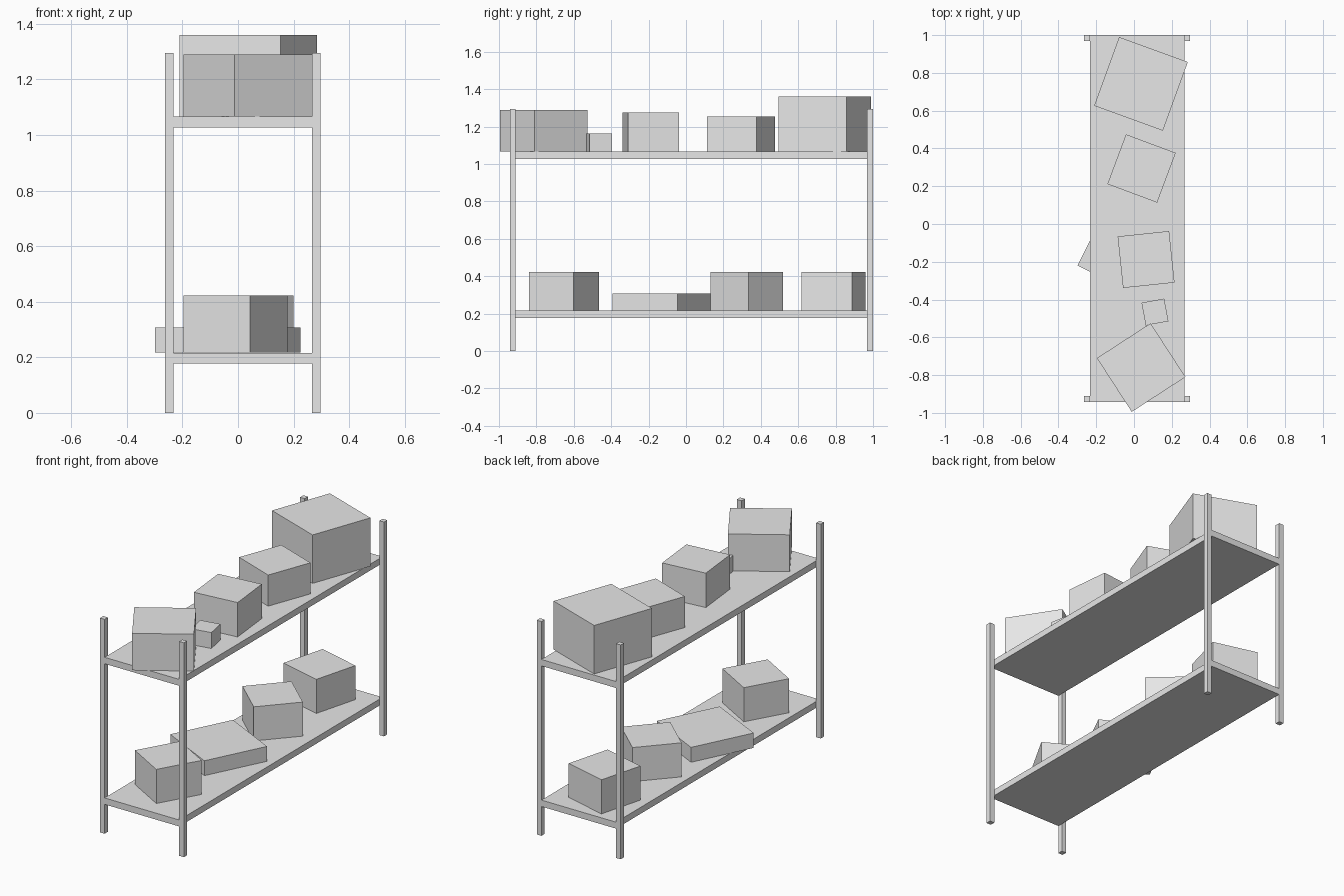
import bpy
from math import radians

cube = bpy.data.objects.get("Cube")
if cube:
    bpy.data.objects.remove(cube, do_unlink=True)

# One plain material for everything
grey = bpy.data.materials.new("light_grey")
grey.use_nodes = True
grey.diffuse_color = (0.8, 0.8, 0.8, 1)
grey.node_tree.nodes["Principled BSDF"].inputs["Base Color"].default_value = (0.8, 0.8, 0.8, 1)


def box(name, x, y, z0, z1, sx, sy, angle=0):
    """Box centred on x, y, spanning z0 to z1, turned about the vertical."""
    bpy.ops.mesh.primitive_cube_add(size=1, location=(x, y, (z0 + z1) / 2),
                                    rotation=(0, 0, radians(angle)))
    ob = bpy.context.object
    ob.name = name
    ob.scale = (sx, sy, z1 - z0)
    bpy.ops.object.transform_apply(location=False, rotation=False, scale=True)
    ob.data.materials.append(grey)
    return ob


CX, CY = 0.017, 0.029          # centre of the rack
WIDTH, LENGTH = 0.499, 1.942   # shelf size
POST = 0.031
LOWER, UPPER = 0.216, 1.066    # shelf top heights

# Shelves
for name, top in (("lower_shelf", LOWER), ("upper_shelf", UPPER)):
    box(name, CX, CY, top - 0.039, top, WIDTH, LENGTH)

# Corner posts, outside the shelf ends
for side, sx in (("right", -1), ("left", 1)):
    for end, sy in (("front", -1), ("back", 1)):
        box(f"{end}_{side}_post", CX + sx * (WIDTH + POST) / 2,
            CY + sy * (LENGTH - POST) / 2, 0, 1.295, POST, POST)

# Cartons: x, y, size, top height, turn
upper = [
    (0.037, 0.742, 0.387, 1.36, -20),
    (0.040, 0.294, 0.281, 1.255, -20.5),
    (0.064, -0.188, 0.274, 1.275, 6),
    (0.111, -0.466, 0.122, 1.163, 10.5),
    (0.038, -0.760, 0.339, 1.29, 33),
]
lower = [
    (-0.009, -0.653, 0.275, 0.423, 60.3),
    (-0.037, -0.132, 0.391, 0.307, 63.5),
    (0.004, 0.325, 0.276, 0.423, 48),
    (-0.008, 0.789, 0.279, 0.423, 75),
]
for level, base, cartons in (("upper", UPPER, upper), ("lower", LOWER, lower)):
    for i, (x, y, size, top, turn) in enumerate(cartons, 1):
        box(f"{level}_carton_{i}", x, y, base + 0.001, top, size, size, turn)
